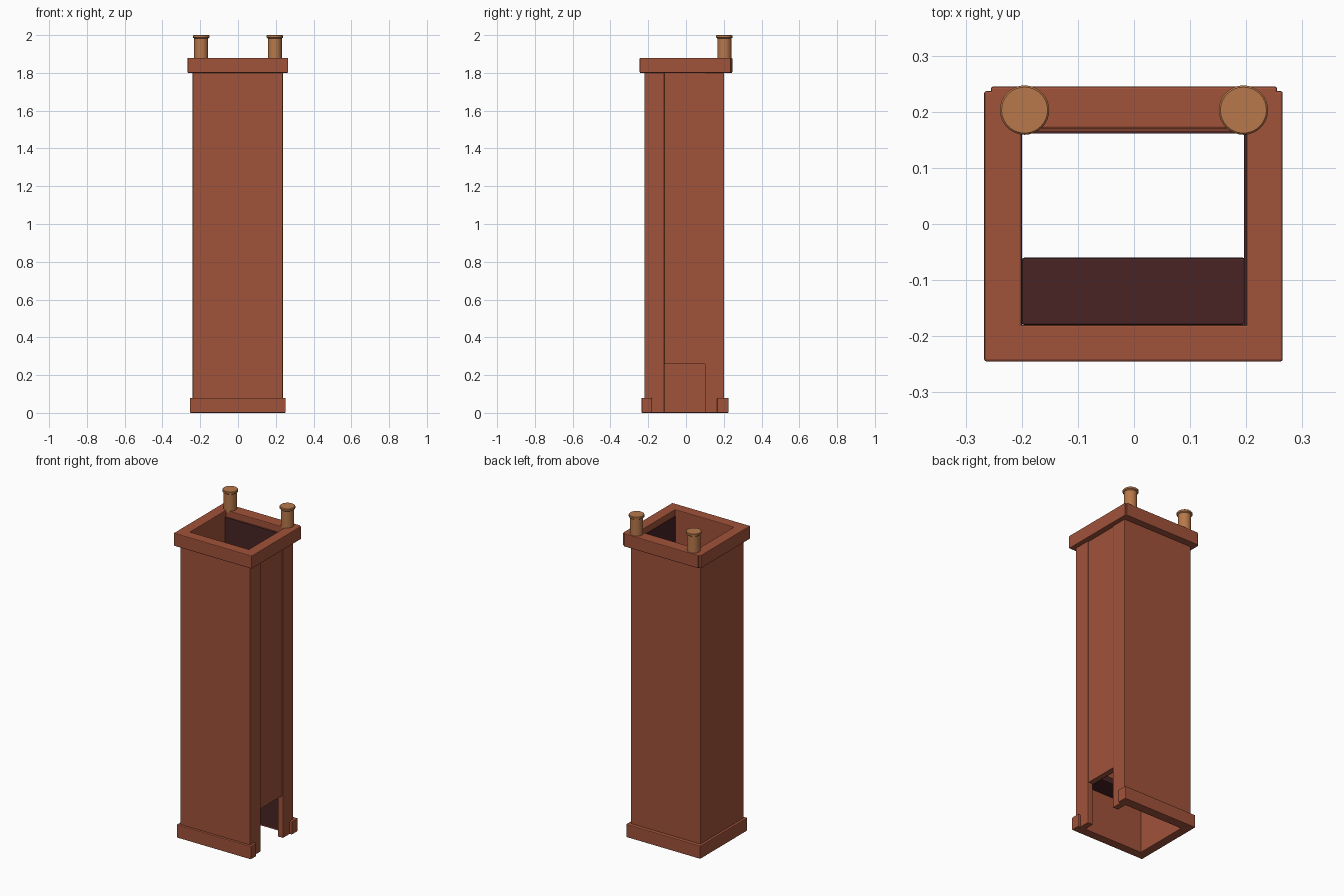
import bpy
import bmesh
from mathutils import Vector

cube = bpy.data.objects.get("Cube")
if cube:
    bpy.data.objects.remove(cube, do_unlink=True)


def material(name, rgb):
    m = bpy.data.materials.new(name)
    m.use_nodes = True
    color = (*rgb, 1.0)
    m.diffuse_color = color
    bsdf = next(n for n in m.node_tree.nodes if n.type == 'BSDF_PRINCIPLED')
    bsdf.inputs["Base Color"].default_value = color
    bsdf.inputs["Roughness"].default_value = 0.8
    return m


brick = material("brick_red", (0.35, 0.085, 0.042))
clay = material("orange_clay", (0.48, 0.19, 0.07))
soot = material("soot_maroon", (0.065, 0.017, 0.018))


def finish(name, bm, mat):
    mesh = bpy.data.meshes.new(name)
    bm.to_mesh(mesh)
    bm.free()
    mesh.materials.append(mat)
    obj = bpy.data.objects.new(name, mesh)
    bpy.context.collection.objects.link(obj)
    return obj


def box(name, x, y, z, mat=brick, bevel=0.004):
    """Bevelled box from its extents on each axis."""
    bm = bmesh.new()
    bmesh.ops.create_cube(bm, size=1)
    for v in bm.verts:
        v.co = Vector(lo + (hi - lo) * (c + 0.5)
                      for c, (lo, hi) in zip(v.co, (x, y, z)))
    obj = finish(name, bm, mat)
    if bevel:
        mod = obj.modifiers.new("soft_edges", 'BEVEL')
        mod.width = bevel
        mod.segments = 2
    return obj


# Shaft walls
shaft = (0.0, 1.84)
box("front_wall", (-0.24, 0.237), (-0.22, -0.18), shaft)
box("back_wall", (-0.24, 0.237), (0.165, 0.202), shaft)
box("right_wall", (-0.24, -0.2), (-0.21, 0.195), shaft)

# Open side: two uprights with a raised infill panel
box("side_upright_front", (0.2, 0.237), (-0.215, -0.115), shaft)
box("side_upright_back", (0.2, 0.237), (0.1, 0.2), shaft)
box("side_panel", (0.2, 0.231), (-0.117, 0.102), (0.26, 1.875), bevel=0)

# Base bands around three sides
foot = (0.0, 0.08)
box("base_front", (-0.255, 0.252), (-0.235, -0.18), foot)
box("base_back", (-0.255, 0.252), (0.165, 0.225), foot)
box("base_right", (-0.255, -0.2), (-0.23, 0.22), foot)

# Collar at the top
rim = (1.8, 1.88)
box("collar_front", (-0.267, 0.265), (-0.245, -0.18), rim)
box("collar_back", (-0.255, 0.255), (0.17, 0.245), rim)
box("collar_right", (-0.267, -0.2), (-0.243, 0.237), rim)
box("collar_left", (0.2, 0.265), (-0.243, 0.237), rim)

# Sooty flue lining and smoke shelf
box("back_lining", (-0.2, 0.2), (0.161, 0.166), (0.01, 1.84), soot, 0)
box("side_lining", (0.196, 0.201), (-0.18, 0.165), (0.26, 1.84), soot, 0)
box("smoke_shelf", (-0.2, 0.198), (-0.18, -0.06), (0.27, 0.31), soot)

# Clay pots: lathed profile of shaft and lip
profile = [(0, 1.87), (0.037, 1.87), (0.037, 1.982), (0.044, 1.987),
           (0.044, 1.997), (0.041, 2.0), (0, 2.0)]
for side, px in (("right", -0.195), ("left", 0.195)):
    bm = bmesh.new()
    verts = [bm.verts.new((r, 0, z)) for r, z in profile]
    edges = [bm.edges.new(pair) for pair in zip(verts, verts[1:])]
    bmesh.ops.spin(bm, geom=verts + edges, cent=(0, 0, 0), axis=(0, 0, 1),
                   angle=6.2831853, steps=32)
    bmesh.ops.remove_doubles(bm, verts=bm.verts, dist=0.0001)
    bmesh.ops.recalc_face_normals(bm, faces=bm.faces)
    pot = finish(side + "_chimney_pot", bm, clay)
    pot.location = (px, 0.203, 0)
    bpy.ops.object.select_all(action='DESELECT')
    pot.select_set(True)
    bpy.context.view_layer.objects.active = pot
    bpy.ops.object.shade_smooth_by_angle()
